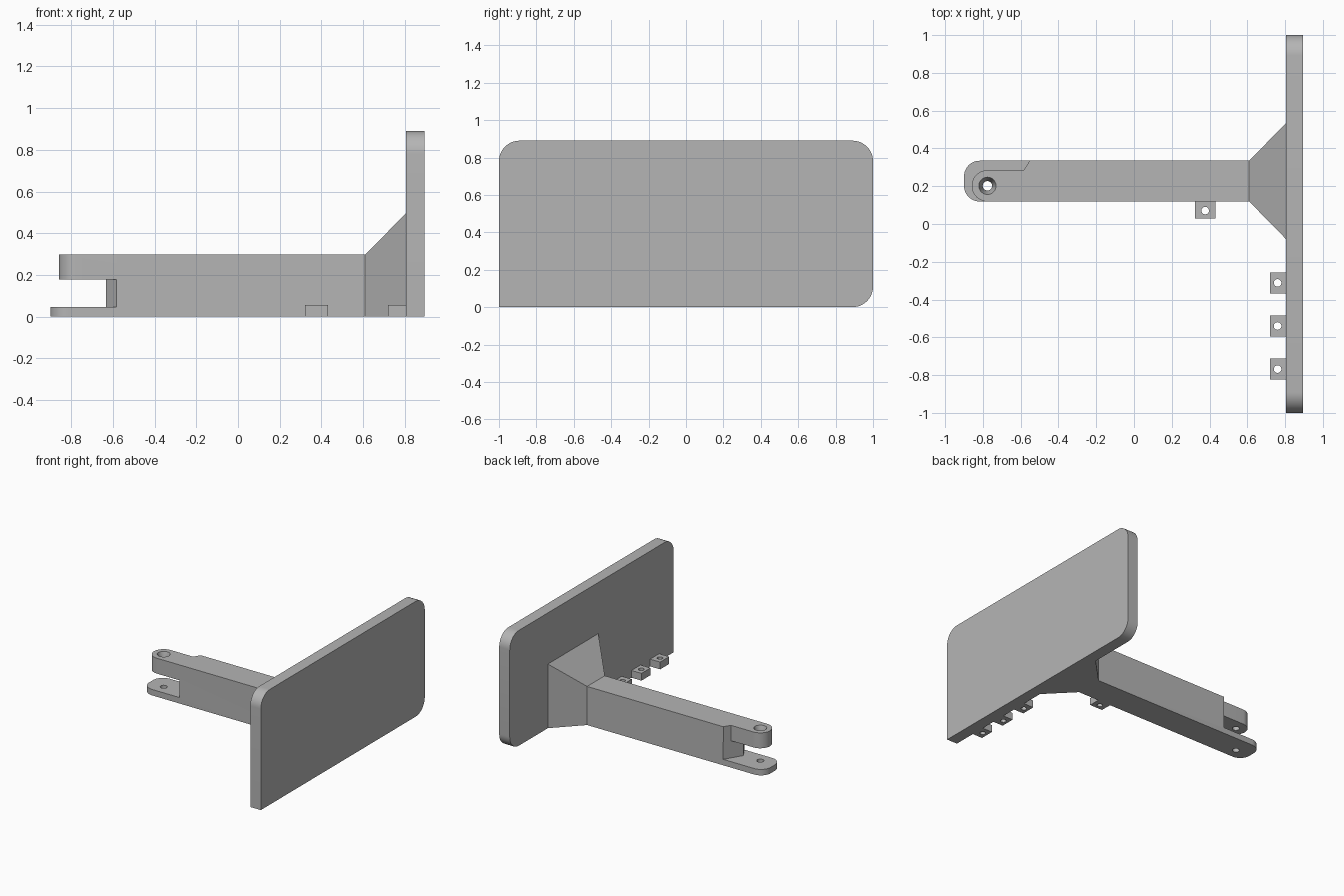
import bpy, bmesh, math
from mathutils import Vector

if "Cube" in bpy.data.objects:
    bpy.data.objects.remove(bpy.data.objects["Cube"])

grey = bpy.data.materials.new("grey_plastic")
grey.diffuse_color = (0.46, 0.46, 0.46, 1)
grey.use_nodes = True
grey.node_tree.nodes["Principled BSDF"].inputs["Base Color"].default_value = grey.diffuse_color


def arc(cx, cy, r, a0, a1, n=12):
    return [(cx + r * math.cos(math.radians(a0 + (a1 - a0) * i / n)),
             cy + r * math.sin(math.radians(a0 + (a1 - a0) * i / n))) for i in range(n + 1)]


def loft(name, lower, upper):
    """Closed solid between two matching loops of 3D points."""
    bm = bmesh.new()
    a = [bm.verts.new(p) for p in lower]
    b = [bm.verts.new(p) for p in upper]
    n = len(a)
    bm.faces.new(a[::-1])
    bm.faces.new(b)
    for i in range(n):
        bm.faces.new((a[i], a[(i + 1) % n], b[(i + 1) % n], b[i]))
    bmesh.ops.recalc_face_normals(bm, faces=bm.faces[:])
    mesh = bpy.data.meshes.new(name)
    bm.to_mesh(mesh)
    bm.free()
    mesh.materials.append(grey)
    ob = bpy.data.objects.new(name, mesh)
    bpy.context.collection.objects.link(ob)
    return ob


def prism(name, pts, z0, z1):
    return loft(name, [(x, y, z0) for x, y in pts], [(x, y, z1) for x, y in pts])


def cone(name, x, y, r0, r1, z0, z1):
    return loft(name, [(*p, z0) for p in arc(x, y, r0, 0, 360, 32)[:-1]],
                [(*p, z1) for p in arc(x, y, r1, 0, 360, 32)[:-1]])


def cut(ob, cutter):
    cutter.hide_render = True
    bpy.context.view_layer.objects.active = ob
    mod = ob.modifiers.new("cut", 'BOOLEAN')
    mod.operation = 'DIFFERENCE'
    mod.solver = 'EXACT'
    mod.object = cutter
    bpy.ops.object.modifier_apply(modifier=mod.name)
    bpy.data.objects.remove(cutter)


def smooth(ob):
    bpy.ops.object.select_all(action='DESELECT')
    ob.select_set(True)
    bpy.context.view_layer.objects.active = ob
    bpy.ops.object.shade_smooth_by_angle(angle=math.radians(25))


# Upright panel: three rounded corners, one square bottom corner
R = 0.11
outline = ([(-1, 0)] + arc(1 - R, R, R, -90, 0) + arc(1 - R, 0.89 - R, R, 0, 90)
           + arc(-1 + R, 0.89 - R, R, 90, 180))
panel = loft("panel", [(0.805, y, z) for y, z in outline], [(0.895, y, z) for y, z in outline])

# Arm with rounded free end
Y0, Y1, r, px, py = 0.119, 0.335, 0.083, -0.776, 0.202
arm = prism("arm", [(0.61, Y0), (0.61, Y1)] + arc(-0.9 + r, Y1 - r, r, 90, 180)
            + arc(-0.9 + r, Y0 + r, r, 180, 270), 0, 0.298)
# Slot with a pointed end wall
cut(arm, prism("slot_cutter", [(-1, -0.1), (-0.451, -0.1), (-0.632, py), (-0.483, 0.45),
                               (-1, 0.45)], 0.046, 0.179))
# Narrowed rounded upper lug
cut(arm, prism("lug_cutter", [(-0.483, 0.45), (-0.583, py + r)] + arc(px, py, r, 90, 270, 20)
               + [(px, 0), (-1, 0), (-1, 0.45)], 0.1, 0.4))
# Pivot hole and countersink
cut(arm, cone("hole_cutter", px, py, 0.025, 0.025, -0.1, 0.4))
cut(arm, cone("sink_cutter", px, py, 0.025, 0.046, 0.23, 0.299))


# Flared root joining arm to panel
def rect(x, y0, y1, z):
    return [(x, y0, 0), (x, y1, 0), (x, y1, z), (x, y0, z)]


root = loft("flared_root", rect(0.61, Y0, Y1, 0.298), rect(0.805, -0.08, 0.535, 0.495))


# Small mounting tabs with holes
def tab(name, x0, x1, y0, y1, hx, hy):
    ob = prism(name, [(x0, y0), (x1, y0), (x1, y1), (x0, y1)], 0, 0.056)
    cut(ob, cone("tab_hole_cutter", hx, hy, 0.02, 0.02, -0.1, 0.2))
    return ob


parts = [panel, arm, tab("arm_tab", 0.322, 0.432, 0.03, Y0, 0.377, 0.071)]
for i, y in enumerate((-0.312, -0.54, -0.768)):
    parts.append(tab("panel_tab_%d" % (i + 1), 0.72, 0.805, y - 0.055, y + 0.055, 0.76, y))
for ob in parts:
    smooth(ob)
